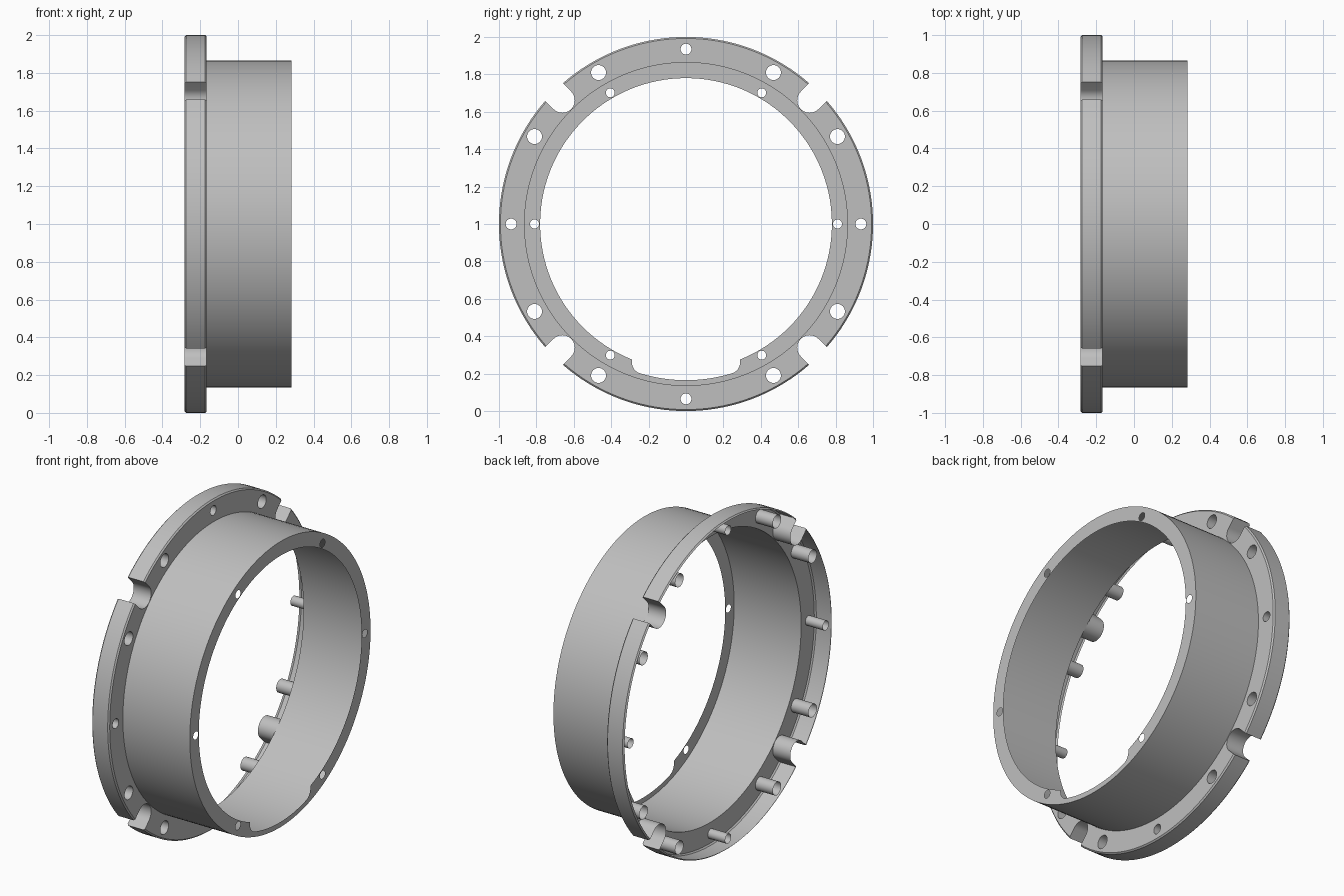
import bpy, bmesh
from math import sin, cos, pi, radians, sqrt, atan2
from mathutils import Vector

if "Cube" in bpy.data.objects:
    bpy.data.objects.remove(bpy.data.objects["Cube"])

X_BACK, X_STEP, X_FRONT = -0.283, -0.166, 0.283
R_FLANGE, R_BARREL, R_LIP = 1.0, 0.866, 0.78
CH = 0.008            # flange edge chamfer
R_BOLT = 0.935        # bolt circle
SLOT = 0.0665         # half width of the rim slots

grey = bpy.data.materials.new("light_grey")
grey.diffuse_color = (0.52, 0.52, 0.52, 1)
grey.use_nodes = True
grey.node_tree.nodes["Principled BSDF"].inputs["Base Color"].default_value = grey.diffuse_color


def arc(cy, cz, r, a0, a1, n):
    """Points (y, z) along an arc, ends included."""
    return [(cy + r * cos(a0 + (a1 - a0) * i / n),
             cz + r * sin(a0 + (a1 - a0) * i / n)) for i in range(n + 1)]


def circle(cy, cz, r, n):
    return arc(cy, cz, r, 0, 2 * pi, n)[:-1]


def ring(bm, pts, x):
    return [bm.verts.new((x, y, z + 1)) for y, z in pts]


def loft(bm, front, back):
    n = len(front)
    for i in range(n):
        j = (i + 1) % n
        bm.faces.new((front[i], back[i], back[j], front[j]))


def fill(bm, loops):
    """Flat face with holes, facing +x."""
    edges = []
    for vs in loops:
        for i in range(len(vs)):
            a, b = vs[i], vs[(i + 1) % len(vs)]
            edges.append(bm.edges.get((a, b)) or bm.edges.new((a, b)))
    res = bmesh.ops.triangle_fill(bm, edges=edges, use_beauty=True,
                                  use_dissolve=False, normal=Vector((1, 0, 0)))
    for f in res["geom"]:
        if isinstance(f, bmesh.types.BMFace):
            f.normal_update()
            if f.normal.x < 0:
                f.normal_flip()


def finish(bm, name):
    me = bpy.data.meshes.new(name)
    bm.to_mesh(me)
    bm.free()
    me.materials.append(grey)
    me.shade_smooth()
    me.set_sharp_from_angle(angle=radians(30))
    ob = bpy.data.objects.new(name, me)
    bpy.context.collection.objects.link(ob)


def flange_outline(r):
    """Rim of radius r with four round-bottomed slots on the diagonals."""
    pts = []
    reach = sqrt(r * r - SLOT * SLOT)
    half = atan2(SLOT, reach)
    for k in range(4):
        a = pi / 4 + k * pi / 2
        cy, cz = R_BOLT * cos(a), R_BOLT * sin(a)
        pts += arc(cy, cz, SLOT, a - pi / 2, a - 3 * pi / 2, 20)
        pts += arc(0, 0, r, a + half, a + pi / 2 - half, 36)
    return pts


# Mounting flange: open at the back, with chamfered rim and hole walls
bm = bmesh.new()
rings = [ring(bm, flange_outline(r), x) for r, x in (
    (R_FLANGE - CH, X_STEP), (R_FLANGE, X_STEP - CH),
    (R_FLANGE, X_BACK + CH), (R_FLANGE - CH, X_BACK))]
for a, b in zip(rings, rings[1:]):
    loft(bm, a, b)
loops = [rings[0], ring(bm, circle(0, 0, R_BARREL, 128), X_STEP)]
for k in range(12):
    a = k * pi / 6
    pts = circle(R_BOLT * cos(a), R_BOLT * sin(a), 0.029 if k % 3 == 0 else 0.04, 24)[::-1]
    front = ring(bm, pts, X_STEP)
    loft(bm, front, ring(bm, pts, X_BACK))
    loops.append(front)
fill(bm, loops)
finish(bm, "mounting_flange")

# Barrel: thin cylindrical wall
bm = bmesh.new()
pts = circle(0, 0, R_BARREL, 128)
loft(bm, ring(bm, pts, X_FRONT), ring(bm, pts, X_STEP))
finish(bm, "barrel")

# Front lip: thin ring with six screw holes and a rounded relief at the bottom
bm = bmesh.new()
w, r_cut, f = 0.289, 0.835, 0.06
a_in = atan2(-sqrt(R_LIP ** 2 - w * w), w)
fy, fz = w - f, -sqrt((r_cut - f) ** 2 - (w - f) ** 2)
a_f = atan2(fz, fy)
inner = arc(0, 0, R_LIP, a_in, pi - a_in, 110)
inner += arc(-fy, fz, f, pi, pi - a_f, 10)
inner += arc(0, 0, r_cut, -pi - a_f, a_f, 20)[1:-1]
inner += arc(fy, fz, f, a_f, 0, 10)
loops = [ring(bm, circle(0, 0, R_BARREL, 128), X_FRONT), ring(bm, inner, X_FRONT)]
for k in range(6):
    a = k * pi / 3
    loops.append(ring(bm, circle(0.81 * cos(a), 0.81 * sin(a), 0.024, 20), X_FRONT))
fill(bm, loops)
finish(bm, "front_lip")
